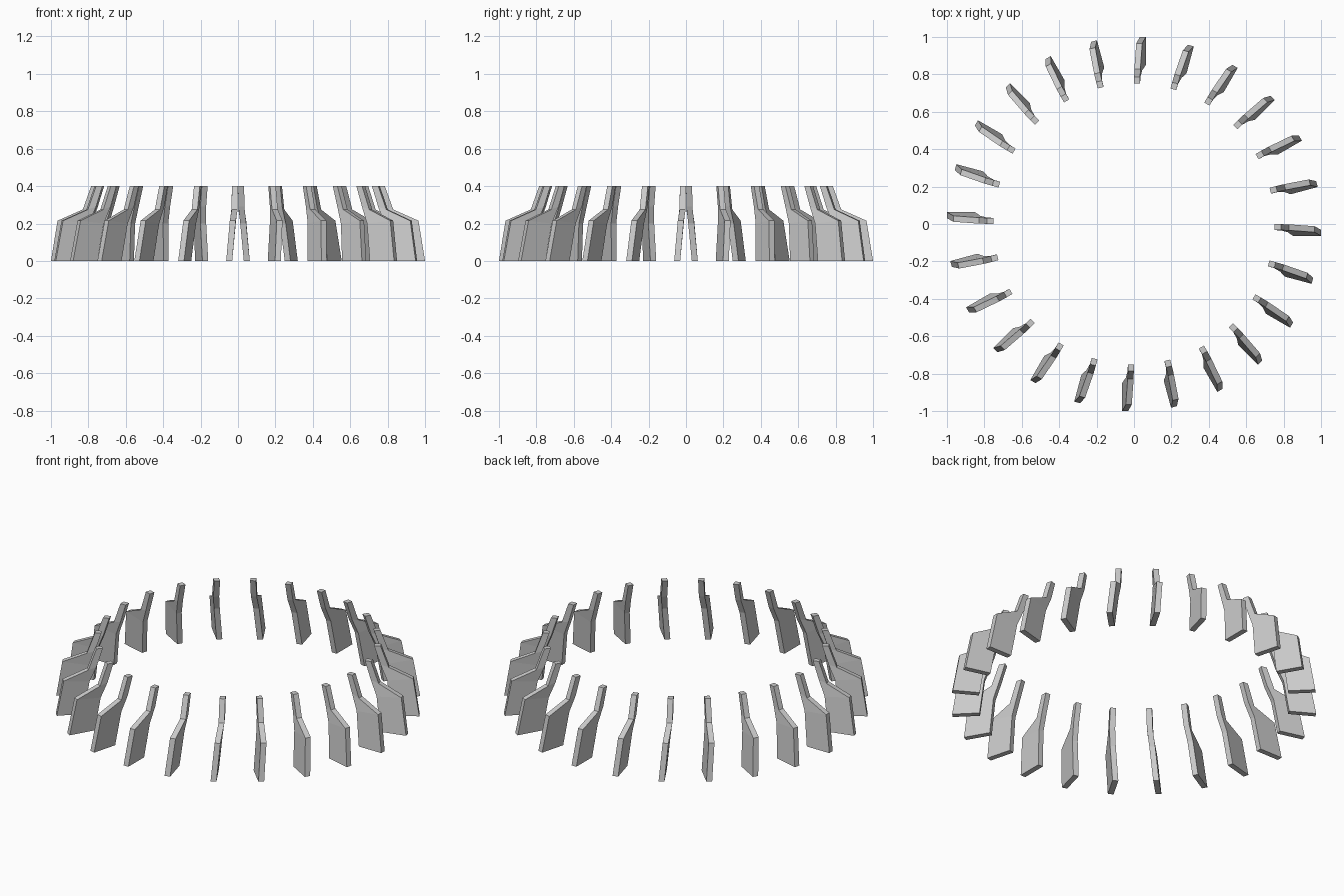
import bpy, bmesh
from math import radians
from mathutils import Matrix

if "Cube" in bpy.data.objects:
    bpy.data.objects.remove(bpy.data.objects["Cube"])

COUNT = 24
# blade cross-sections from bottom to top:
# (inner radius, inner z, outer radius, outer z, sideways offset of centre)
ROWS = [
    (0.85, 0.0, 1.0, 0.0, 0.047),
    (0.822, 0.20, 0.965, 0.215, 0.028),
    (0.785, 0.29, 0.83, 0.275, 0.018),
    (0.75, 0.40, 0.785, 0.40, 0.017),
]
HALF = 0.016


def blade_mesh():
    bm = bmesh.new()
    rings = []
    for ri, zi, ro, zo, t in ROWS:
        rings.append([bm.verts.new(p) for p in (
            (ri, -t - HALF, zi), (ro, -t - HALF, zo),
            (ro, -t + HALF, zo), (ri, -t + HALF, zi))])
    for a, b in zip(rings, rings[1:]):
        for i in range(4):
            j = (i + 1) % 4
            bm.faces.new((a[i], a[j], b[j], b[i]))
    bm.faces.new(rings[0][::-1])
    bm.faces.new(rings[-1])
    bmesh.ops.recalc_face_normals(bm, faces=bm.faces)
    mesh = bpy.data.meshes.new("blade")
    bm.to_mesh(mesh)
    bm.free()
    return mesh


# ring of bent blades
mesh = blade_mesh()
for k in range(COUNT):
    blade = bpy.data.objects.new(f"blade_{k + 1}", mesh)
    blade.matrix_world = Matrix.Rotation(radians(360 / COUNT * k), 4, 'Z')
    bpy.context.collection.objects.link(blade)
